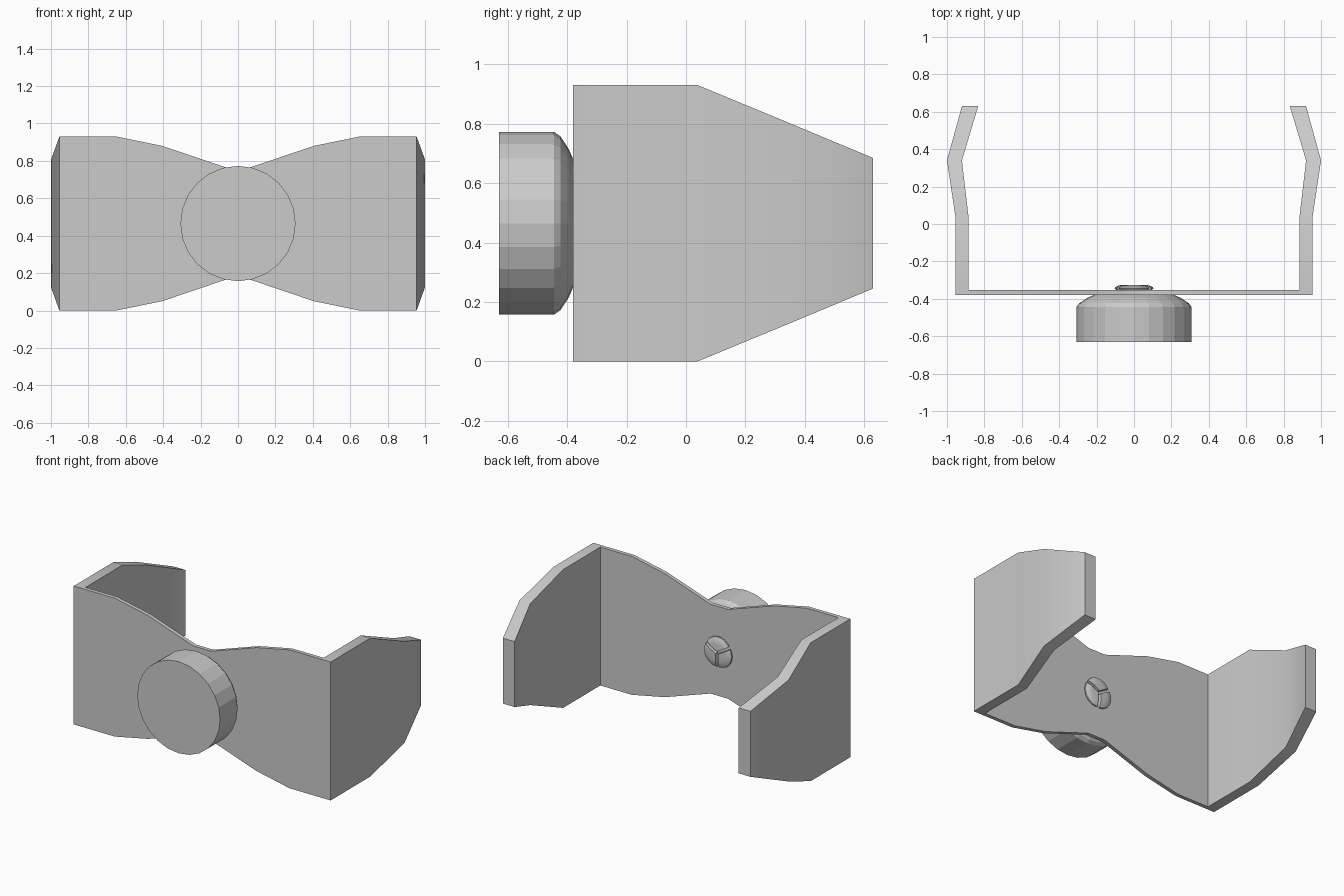
import bpy, bmesh
from math import sin, cos, pi, radians

if "Cube" in bpy.data.objects:
    bpy.data.objects.remove(bpy.data.objects["Cube"])

CZ = 0.465  # height of the centre axis


def finish(name, bm, smooth=None):
    bmesh.ops.recalc_face_normals(bm, faces=bm.faces)
    me = bpy.data.meshes.new(name)
    bm.to_mesh(me)
    bm.free()
    ob = bpy.data.objects.new(name, me)
    bpy.context.collection.objects.link(ob)
    if smooth:
        bpy.context.view_layer.objects.active = ob
        ob.select_set(True)
        bpy.ops.object.shade_smooth_by_angle(angle=radians(smooth))
        ob.select_set(False)
    return ob


def loft(bm, rings, caps=True):
    """Bridge closed rings of points, capping both ends."""
    vs = [[bm.verts.new(p) for p in r] for r in rings]
    n = len(vs[0])
    for a, b in zip(vs, vs[1:]):
        for i in range(n):
            j = (i + 1) % n
            bm.faces.new((a[i], a[j], b[j], b[i]))
    if caps:
        bm.faces.new(vs[0])
        bm.faces.new(vs[-1])


# Bent bracket: stations of outer x, outer y, inner x, inner y, half height
half = [
    (0.065, -0.38, 0.065, -0.354, 0.30),
    (0.405, -0.38, 0.405, -0.354, 0.415),
    (0.65, -0.38, 0.65, -0.354, 0.465),
    (0.955, -0.38, 0.885, -0.354, 0.465),
    (0.955, 0.04, 0.885, 0.04, 0.465),
    (1.0, 0.34, 0.92, 0.34, 0.341),
    (0.92, 0.63, 0.833, 0.63, 0.22),
]
stations = [(-a, b, -c, d, h) for a, b, c, d, h in reversed(half)] + half
bm = bmesh.new()
loft(bm, [[(ox, oy, CZ - h), (ox, oy, CZ + h), (ix, iy, CZ + h), (ix, iy, CZ - h)]
          for ox, oy, ix, iy, h in stations])
finish("bracket", bm, 30)

# Round knob on the front, rounded towards the bracket
bm = bmesh.new()
loft(bm, [[(r * cos(2 * pi * i / 24), y, CZ + r * sin(2 * pi * i / 24)) for i in range(24)]
          for r, y in ((0.308, -0.63), (0.308, -0.445), (0.293, -0.423),
                       (0.25, -0.395), (0.215, -0.38))])
finish("knob", bm)

# Split snap pin on the back: three wedges separated by slots
bm = bmesh.new()
for mid in (90, 210, 330):
    m = radians(mid)
    ox, oz = 0.011 * cos(m), CZ + 0.011 * sin(m)
    rings = []
    for r, y in ((0.08, -0.36), (0.094, -0.345), (0.092, -0.338),
                 (0.075, -0.329), (0.05, -0.325)):
        arc = [m + radians(-60 + 15 * k) for k in range(9)]
        rings.append([(ox, y, oz)] + [(ox + r * cos(t), y, oz + r * sin(t)) for t in arc])
    loft(bm, rings)
finish("snap_pin", bm, 40)
